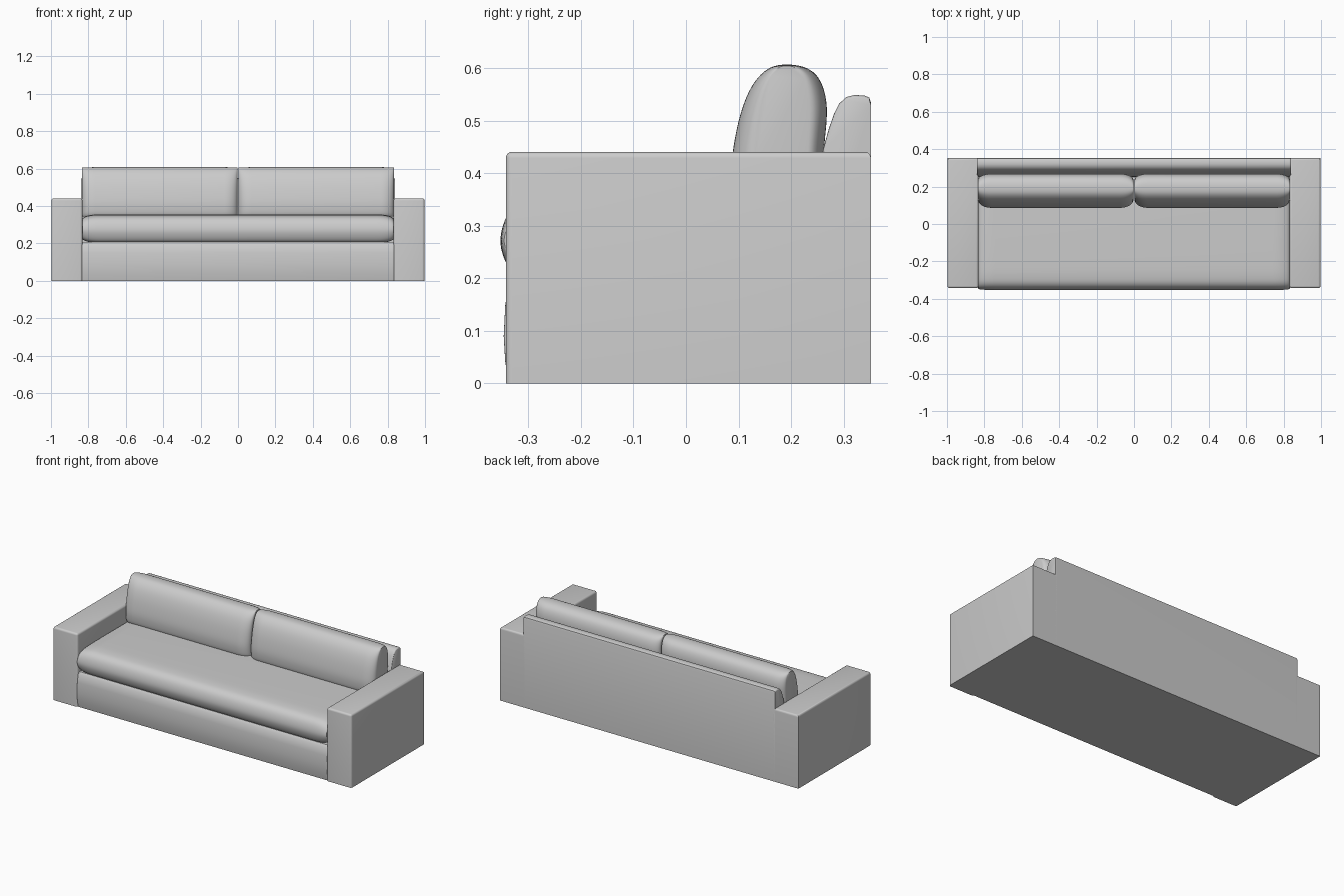
import bpy, bmesh, math
from mathutils import Vector

if "Cube" in bpy.data.objects:
    bpy.data.objects.remove(bpy.data.objects["Cube"])


def finish(bm, name, angle=40):
    bmesh.ops.recalc_face_normals(bm, faces=bm.faces)
    mesh = bpy.data.meshes.new(name)
    bm.to_mesh(mesh)
    bm.free()
    ob = bpy.data.objects.new(name, mesh)
    bpy.context.collection.objects.link(ob)
    bpy.ops.object.select_all(action='DESELECT')
    ob.select_set(True)
    bpy.context.view_layer.objects.active = ob
    bpy.ops.object.shade_smooth_by_angle(angle=math.radians(angle))
    return ob


def box(name, lo, hi, radius, keep):
    """Box whose edges passing the keep test are rounded."""
    bm = bmesh.new()
    bmesh.ops.create_cube(bm, size=1)
    for v in bm.verts:
        v.co = [l + (c + 0.5) * (h - l) for l, h, c in zip(lo, hi, v.co)]
    edges = [e for e in bm.edges if keep((e.verts[0].co + e.verts[1].co) / 2)]
    bmesh.ops.bevel(bm, geom=edges, offset=radius, segments=4, profile=0.5, affect='EDGES')
    return finish(bm, name)


def smooth_loop(pts, steps=5):
    """Closed Catmull-Rom curve through (y, z) points."""
    out, n = [], len(pts)
    for i in range(n):
        a, b, c, d = (Vector(pts[(i + k) % n]) for k in (-1, 0, 1, 2))
        for s in range(steps):
            t = s / steps
            out.append(0.5 * (2 * b + (c - a) * t + (2 * a - 5 * b + 4 * c - d) * t * t
                              + (3 * b - a - 3 * c + d) * t ** 3))
    return out


def loft(name, loop, x0, x1, radius, shrink, centre, segs=8):
    """Sweep a (y, z) loop along x, rounding it off towards both ends."""
    steps = [radius * (1 - math.cos(math.pi / 2 * i / segs)) for i in range(segs + 1)]
    stations = [(x0 + d, d) for d in steps] + [(x1 - d, d) for d in reversed(steps)]
    bm = bmesh.new()
    rings = []
    for x, d in stations:
        f = 1 - math.sqrt(max(0, 1 - (1 - d / radius) ** 2))
        ky, kz = 1 - shrink[0] * f, 1 - shrink[1] * f
        rings.append([bm.verts.new((x, centre[0] + (y - centre[0]) * ky,
                                    centre[1] + (z - centre[1]) * kz)) for y, z in loop])
    n = len(loop)
    for r, s in zip(rings, rings[1:]):
        for i in range(n):
            bm.faces.new((r[i], r[(i + 1) % n], s[(i + 1) % n], s[i]))
    bm.faces.new(rings[0])
    bm.faces.new(rings[-1])
    return finish(bm, name)


# Arms, softened on the top and front edges
for side, name in ((-1, "left_arm"), (1, "right_arm")):
    x0, x1 = sorted((side * 0.832, side * 0.997))
    box(name, (x0, -0.343, 0), (x1, 0.352, 0.441), 0.012,
        lambda c: c.z > 0.43 or (c.y < -0.33 and c.z > 0.01))

# Base under the seat, with a slightly puffed front panel
base = [(-0.336, 0), (-0.344, 0.04), (-0.347, 0.09), (-0.344, 0.15), (-0.336, 0.195),
        (-0.325, 0.208), (0.30, 0.208), (0.30, 0)]
loft("base", base, -0.835, 0.835, 0.01, (0.01, 0), (0.0, 0.1), segs=3)

# Back frame with a rounded, forward-sloping top
back = [(0.352, 0), (0.352, 0.535), (0.349, 0.544), (0.34, 0.548), (0.32, 0.549),
        (0.305, 0.545), (0.292, 0.533), (0.282, 0.514), (0.272, 0.485),
        (0.263, 0.453), (0.255, 0.42), (0.245, 0.2), (0.245, 0)]
loft("back_frame", back, -0.84, 0.84, 0.012, (0.02, 0.01), (0.352, 0.0), segs=4)

# One long seat cushion with a bulging front
seat = [(-0.31, 0.205), (-0.337, 0.22), (-0.353, 0.265), (-0.345, 0.31), (-0.322, 0.338),
        (-0.28, 0.35), (-0.2, 0.354), (0, 0.355), (0.2, 0.353), (0.25, 0.345),
        (0.265, 0.28), (0.25, 0.21), (0.2, 0.204), (0, 0.203), (-0.25, 0.203)]
loft("seat_cushion", smooth_loop(seat), -0.832, 0.832, 0.09, (0.02, 0.32), (0.0, 0.275))

# Two back cushions, pinched front to back at their ends
pillow = [(0.095, 0.35), (0.087, 0.39), (0.089, 0.44), (0.103, 0.51), (0.125, 0.565),
          (0.155, 0.598), (0.19, 0.607), (0.23, 0.6), (0.256, 0.575), (0.268, 0.525),
          (0.263, 0.45), (0.255, 0.37), (0.235, 0.345), (0.12, 0.343)]
for side, name in ((-1, "left_back_cushion"), (1, "right_back_cushion")):
    x0, x1 = sorted((side * 0.003, side * 0.834))
    loft(name, smooth_loop(pillow), x0, x1, 0.07, (0.42, 0.015), (0.19, 0.45))
